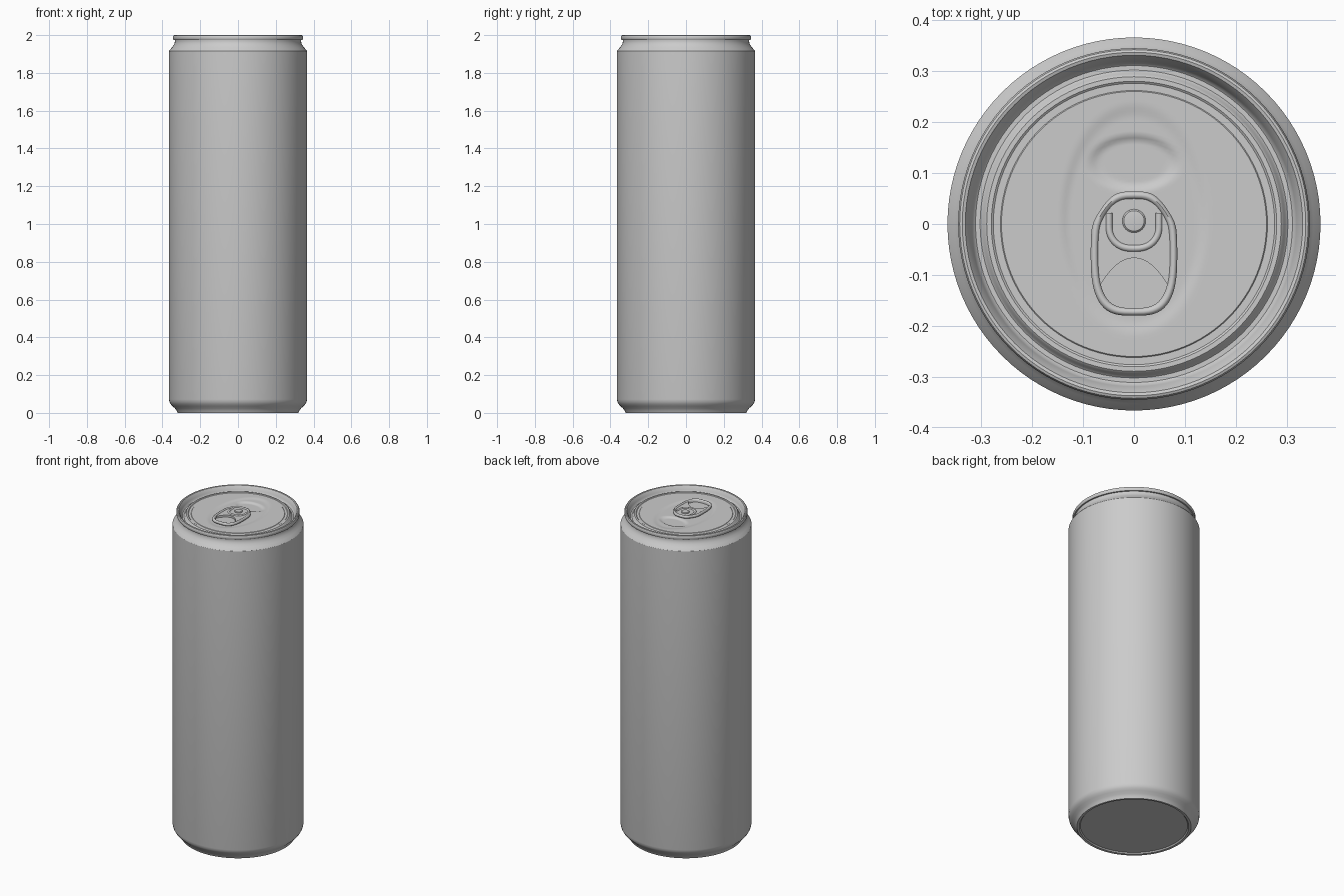
import bpy, bmesh, math

if "Cube" in bpy.data.objects:
    bpy.data.objects.remove(bpy.data.objects["Cube"])

SEG = 96

metal = bpy.data.materials.new("brushed grey metal")
metal.diffuse_color = (0.6, 0.6, 0.6, 1)
metal.use_nodes = True
metal.node_tree.nodes["Principled BSDF"].inputs["Base Color"].default_value = metal.diffuse_color


def finish(name, bm, angle=35):
    """Turn a bmesh into a smooth shaded object with sharp creases."""
    bmesh.ops.remove_doubles(bm, verts=bm.verts, dist=1e-5)
    me = bpy.data.meshes.new(name)
    bm.to_mesh(me)
    bm.free()
    me.shade_smooth()
    me.set_sharp_from_angle(angle=math.radians(angle))
    me.materials.append(metal)
    ob = bpy.data.objects.new(name, me)
    bpy.context.collection.objects.link(ob)
    return ob


def loft(bm, loops):
    """Bridge equal-length closed loops of points."""
    rows = [[bm.verts.new(p) for p in loop] for loop in loops]
    n = len(rows[0])
    for a, b in zip(rows, rows[1:]):
        for k in range(n):
            j = (k + 1) % n
            bm.faces.new((a[k], a[j], b[j], b[k]))
    return rows


def lathe(name, profile, warp=None, y0=0.0, seg=SEG, angle=35):
    bm = bmesh.new()
    turn = [2 * math.pi * k / seg for k in range(seg)]
    loft(bm, [[(r * math.cos(t), y0 + r * math.sin(t), z) for t in turn]
              for r, z in profile])
    if warp:
        for v in bm.verts:
            v.co.z += warp(v.co.x, v.co.y)
    return finish(name, bm, angle)


# Can body: flat base, foot, straight wall and neck
lathe("can_body", [
    (0, 0.008), (0.300, 0.008), (0.306, 0.001), (0.312, 0), (0.320, 0.0),
    (0.325, 0.012), (0.334, 0.024), (0.347, 0.036), (0.357, 0.047),
    (0.363, 0.058), (0.366, 0.072), (0.366, 1.915), (0.362, 1.921),
    (0.352, 1.932), (0.342, 1.945), (0.336, 1.957), (0.334, 1.968),
    (0.335, 1.978)], angle=25)


# Lid: rolled rim, groove and panel with pressed recesses
def smooth(t):
    t = min(max(t, 0), 1)
    return t * t * (3 - 2 * t)


def recess(x, y):
    if math.hypot(x, y) > 0.262:
        return 0
    wide = math.hypot(x / 0.14, (y - 0.01) / 0.22)
    mouth = math.hypot(x / 0.085, (y - 0.12) / 0.052)
    return -0.004 * smooth((1.05 - wide) / 0.15) - 0.007 * smooth((1.1 - mouth) / 0.3)


rim = [(0.335, 1.974), (0.342, 1.975), (0.345, 1.980), (0.345, 1.992),
       (0.342, 1.998), (0.337, 2.0), (0.331, 1.998), (0.327, 1.992),
       (0.319, 1.976), (0.316, 1.966), (0.311, 1.962), (0.302, 1.962),
       (0.297, 1.966), (0.294, 1.976), (0.289, 1.980), (0.280, 1.980),
       (0.276, 1.977), (0.262, 1.977)]
panel = [(0.26 - 0.0065 * i, 1.979) for i in range(41)]
lathe("lid", rim + panel, warp=recess)


# Pull tab outline: rounded oblong, narrower at the mouth end
def tab_outline(inset, n=64):
    pts = []
    for k in range(n):
        t = 2 * math.pi * k / n
        c, s = math.cos(t), math.sin(t)
        x = (0.085 - inset) * math.copysign(abs(c) ** 0.62, c)
        y = -0.058 + (0.122 - inset) * math.copysign(abs(s) ** 0.72, s)
        pts.append((x * (1 - 0.18 * smooth((y + 0.01) / 0.07)), y))
    return pts


# Curled frame of the tab
bm = bmesh.new()
section = [(0.004, 1.977), (0, 1.981), (0, 1.988), (0.003, 1.993), (0.007, 1.995),
           (0.012, 1.993), (0.015, 1.988), (0.015, 1.977), (0.004, 1.977)]
loft(bm, [[(x, y, z) for x, y in tab_outline(d)] for d, z in section])
finish("tab_frame", bm, 50)

# Web of the tab, cut back in an arch to leave the finger hole
bm = bmesh.new()
web = [(x, max(y, -0.066 - 0.06 * (x / 0.07) ** 2)) for x, y in tab_outline(0.013)]
rows = loft(bm, [[(x, y, z) for x, y in web] for z in (1.977, 1.989)])
bm.faces.new(rows[1])
bm.faces.new(rows[0][::-1])
finish("tab_web", bm)

# U-shaped bead around the rivet
path = [(0.049, 0.022)]
for k in range(25):
    t = -math.pi * k / 24
    path.append((0.049 * math.copysign(abs(math.cos(t)) ** 0.8, math.cos(t)),
                 -0.006 + 0.042 * math.sin(t)))
path.append((-0.049, 0.022))
cu = bpy.data.curves.new("tab_bead", "CURVE")
cu.dimensions = "3D"
cu.bevel_depth = 0.007
cu.bevel_resolution = 3
cu.use_fill_caps = True
sp = cu.splines.new("POLY")
sp.points.add(len(path) - 1)
for p, (x, y) in zip(sp.points, path):
    p.co = (x, y, 1.987, 1)
cu.materials.append(metal)
bpy.context.collection.objects.link(bpy.data.objects.new("tab_bead", cu))

# Rivet
lathe("rivet", [(0.023, 1.98), (0.023, 1.992), (0.020, 1.995), (0.012, 1.996),
                (0, 1.996)], y0=0.006, seg=32)
